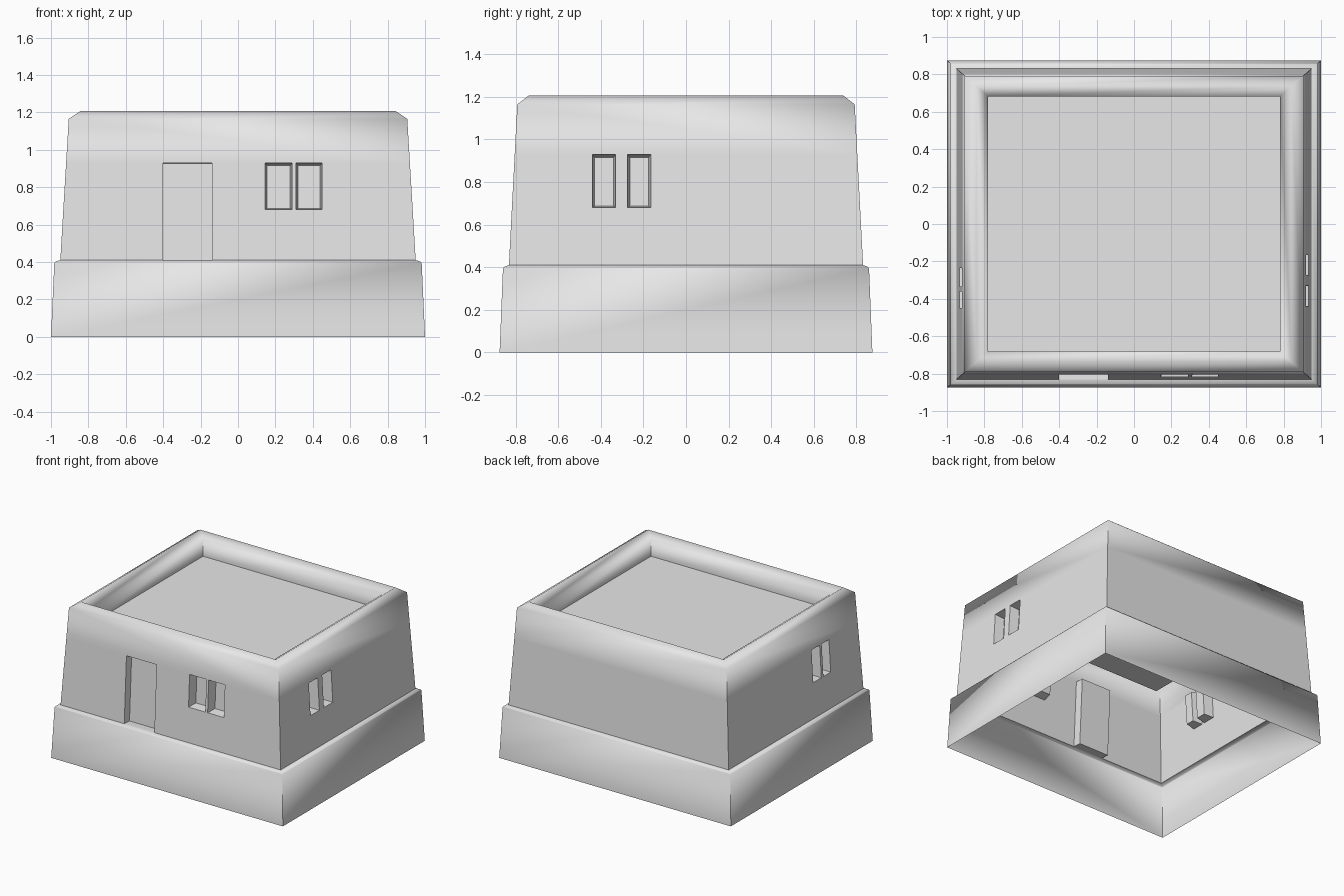
import bpy
import bmesh
from math import copysign
from mathutils import Vector

cube = bpy.data.objects.get("Cube")
if cube:
    bpy.data.objects.remove(cube, do_unlink=True)

DEPTH_RATIO = 0.875      # plan depth relative to width
SHARP_ANGLE = 1.3
SILL, LINTEL = 0.68, 0.93

plaster = bpy.data.materials.new("plaster_grey")
plaster.use_nodes = True
plaster.diffuse_color = (0.8, 0.8, 0.8, 1)
plaster.node_tree.nodes["Principled BSDF"].inputs["Base Color"].default_value = (0.8, 0.8, 0.8, 1)


def loft(profile):
    """Open shell of stacked rectangles from (half width, height) points."""
    bm = bmesh.new()
    rings = []
    for w, z in profile:
        d = w * DEPTH_RATIO
        rings.append([bm.verts.new((sx * w, sy * d, z))
                      for sx, sy in ((-1, -1), (1, -1), (1, 1), (-1, 1))])
    for low, high in zip(rings, rings[1:]):
        for i in range(4):
            j = (i + 1) % 4
            bm.faces.new((low[i], low[j], high[j], high[i]))
    bm.normal_update()
    return bm


def finish(bm, name):
    """Smooth shading with sharp corners, then make the object."""
    bm.normal_update()
    for f in bm.faces:
        f.smooth = True
    for e in bm.edges:
        e.smooth = e.calc_face_angle(0) < SHARP_ANGLE
    mesh = bpy.data.meshes.new(name)
    bm.to_mesh(mesh)
    bm.free()
    mesh.materials.append(plaster)
    obj = bpy.data.objects.new(name, mesh)
    bpy.context.collection.objects.link(obj)


def wall_faces(bm, normal, base):
    """Faces of one outer wall between a base height and the lintel."""
    return [f for f in bm.faces if f.normal.dot(normal) > 0.9
            and base < f.calc_center_median().z < LINTEL
            and f.calc_center_median().dot(normal) > 0]


def recess(bm, normal, start, end, base, depth, margin):
    """Cut an opening in a wall and push its pane inwards."""
    normal = Vector(normal)
    axis = 0 if normal.y else 1
    along = Vector((1, 0, 0)) if axis == 0 else Vector((0, 1, 0))
    for pos in (start, end):
        faces = wall_faces(bm, normal, base)
        geom = set(faces)
        for f in faces:
            geom.update(f.edges)
            geom.update(f.verts)
        bmesh.ops.bisect_plane(bm, geom=list(geom), plane_co=along * pos, plane_no=along)
        bm.normal_update()
    pane = [f for f in wall_faces(bm, normal, base)
            if start < f.calc_center_median()[axis] < end]
    inward = -pane[0].normal.copy()
    result = bmesh.ops.extrude_face_region(bm, geom=pane)["geom"]
    old = [f for f in pane if f.is_valid and f not in result]
    if old:
        bmesh.ops.delete(bm, geom=old, context='FACES')
    verts = [v for v in result if isinstance(v, bmesh.types.BMVert)]
    centre = sum((v.co for v in verts), Vector()) / len(verts)
    for v in verts:
        if margin:
            for k in (axis, 2):
                v.co[k] -= copysign(margin, v.co[k] - centre[k])
        v.co += inward * depth
    bm.normal_update()


# Flared plinth with a rounded ledge
finish(loft([(1.0, 0), (0.982, 0.395), (0.976, 0.402), (0.95, 0.41)]), "plinth")

# Leaning walls that turn over into the parapet
walls = loft([(0.95, 0.41), (0.934, SILL), (0.919, LINTEL), (0.905, 1.165),
              (0.842, 1.207), (0.78, 1.165), (0.78, 1.037)])
FRONT, LEFT, RIGHT = (0, -1, 0), (1, 0, 0), (-1, 0, 0)

# Doorway
recess(walls, FRONT, -0.40, -0.14, 0.41, 0.065, 0)

# Paired windows
for side, start, end in ((FRONT, 0.145, 0.29), (FRONT, 0.31, 0.45),
                         (LEFT, -0.44, -0.33), (LEFT, -0.275, -0.165),
                         (RIGHT, -0.45, -0.36), (RIGHT, -0.335, -0.235)):
    recess(walls, side, start, end, SILL, 0.075, 0.011)
finish(walls, "walls_and_parapet")

# Sunken flat roof
roof = bmesh.new()
rw, rd = 0.78, 0.78 * DEPTH_RATIO
roof.faces.new([roof.verts.new((sx * rw, sy * rd, 1.037))
                for sx, sy in ((-1, -1), (1, -1), (1, 1), (-1, 1))])
finish(roof, "flat_roof")
